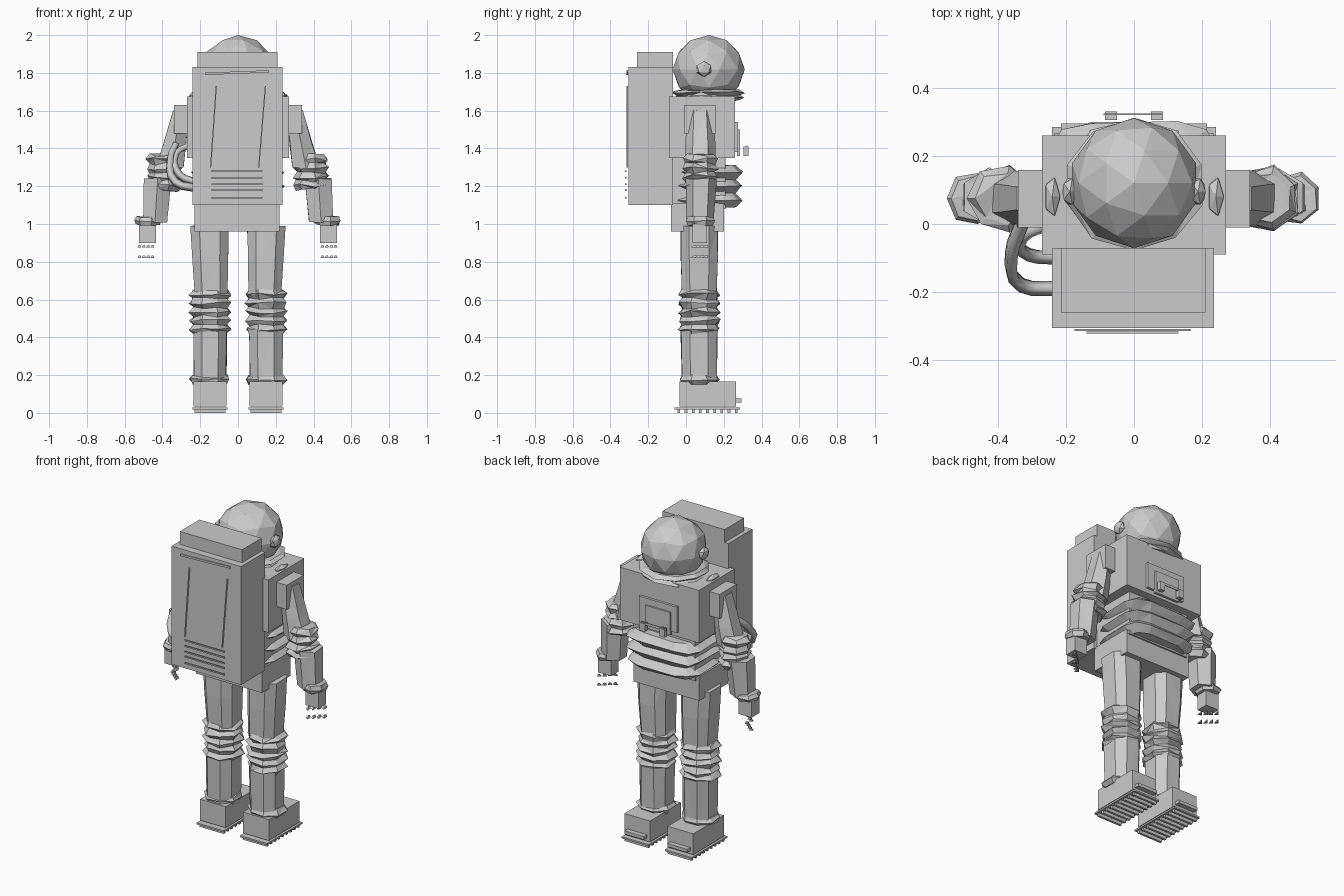
import bpy
import bmesh
import math
import random
from mathutils import Vector

random.seed(4)
if "Cube" in bpy.data.objects:
    bpy.data.objects.remove(bpy.data.objects["Cube"])

GREY = (0.6, 0.6, 0.6, 1)
suit = bpy.data.materials.new("suit grey")
suit.use_nodes = True
suit.diffuse_color = GREY
suit.node_tree.nodes["Principled BSDF"].inputs["Base Color"].default_value = GREY


def finish(name, bm):
    bmesh.ops.recalc_face_normals(bm, faces=bm.faces)
    mesh = bpy.data.meshes.new(name)
    bm.to_mesh(mesh)
    bm.free()
    mesh.materials.append(suit)
    obj = bpy.data.objects.new(name, mesh)
    bpy.context.collection.objects.link(obj)
    return obj


def box(name, x, y, z):
    """Box from (low, high) pairs."""
    bm = bmesh.new()
    bmesh.ops.create_cube(bm, size=1)
    for v in bm.verts:
        v.co = [(a + b) / 2 + c * (b - a) for (a, b), c in zip((x, y, z), v.co)]
    return finish(name, bm)


def span(side, a, b):
    """Mirrored x range."""
    return tuple(sorted((side * a, side * b)))


def loft(name, rings, n=8, power=1.0, jitter=0.0):
    """Closed body through rings of (z, cx, cy, rx, ry), flats on the axes."""
    bm = bmesh.new()
    fit = math.cos(math.pi / n) ** power
    loops = []
    for z, cx, cy, rx, ry in rings:
        loop = []
        for i in range(n):
            a = math.tau * (i + 0.5) / n
            c, s = math.cos(a), math.sin(a)
            px = math.copysign(abs(c) ** power, c) / fit
            py = math.copysign(abs(s) ** power, s) / fit
            k = 1 - random.uniform(0, jitter)
            dz = random.uniform(-jitter, jitter) * 0.07
            loop.append(bm.verts.new((cx + rx * px * k, cy + ry * py * k, z + dz)))
        loops.append(loop)
    for low, high in zip(loops, loops[1:]):
        for i in range(n):
            j = (i + 1) % n
            bm.faces.new((low[i], low[j], high[j], high[i]))
    bm.faces.new(loops[0])
    bm.faces.new(loops[-1])
    if jitter:
        bmesh.ops.triangulate(bm, faces=bm.faces)
    return finish(name, bm)


def folds(name, z, cx, cy, rx, ry, count, depth, **opts):
    """Crumpled bellows: alternating ridges and valleys."""
    steps = 2 * count
    rings = []
    for i in range(steps + 1):
        k = 1 if i % 2 else 1 - depth
        rings.append((z[0] + (z[1] - z[0]) * i / steps, cx, cy, rx * k, ry * k))
    return loft(name, rings, **opts)


def hose(name, points, radius):
    data = bpy.data.curves.new(name, "CURVE")
    data.dimensions = "3D"
    data.bevel_depth = radius
    data.bevel_resolution = 0
    data.resolution_u = 3
    spline = data.splines.new("BEZIER")
    spline.bezier_points.add(len(points) - 1)
    for p, co in zip(spline.bezier_points, points):
        p.co = co
        p.handle_left_type = p.handle_right_type = "AUTO"
    data.materials.append(suit)
    obj = bpy.data.objects.new(name, data)
    bpy.context.collection.objects.link(obj)


def ball(name, centre, radii, level):
    bm = bmesh.new()
    bmesh.ops.create_icosphere(bm, subdivisions=level, radius=1)
    for v in bm.verts:
        v.co = Vector(centre) + Vector([c * r for c, r in zip(v.co, radii)])
    return finish(name, bm)


def slash(name, start, end, y, width):
    """Thin straight strip on an upright surface facing front."""
    a, b = Vector(start), Vector(end)
    side = Vector((a.y - b.y, b.x - a.x)).normalized() * width / 2
    bm = bmesh.new()
    corners = [a + side, b + side, b - side, a - side]
    f = bm.faces.new([bm.verts.new((c.x, y, c.y)) for c in corners])
    out = bmesh.ops.extrude_face_region(bm, geom=[f])
    for v in out["geom"]:
        if isinstance(v, bmesh.types.BMVert):
            v.co.y -= 0.006
    return finish(name, bm)


# Torso, waist and pelvis
box("chest", (-0.27, 0.27), (-0.09, 0.26), (1.35, 1.675))
box("waist_core", (-0.21, 0.21), (-0.07, 0.21), (1.08, 1.36))
box("pelvis", (-0.23, 0.22), (-0.08, 0.2), (0.96, 1.11))
folds("waist_folds", (1.09, 1.31), 0, 0.115, 0.25, 0.19, 3, 0.2,
      n=12, power=0.5, jitter=0.06)

# Chest control unit
box("chest_panel", (-0.13, 0.13), (0.25, 0.275), (1.38, 1.54))
box("control_tray", (-0.09, 0.08), (0.27, 0.285), (1.36, 1.5))
for s in (-1, 1):
    box("tray_bracket", span(s, 0.05, 0.085), (0.305, 0.33), (1.36, 1.41))
box("tray_edge", (-0.09, 0.08), (0.32, 0.325), (1.4, 1.415))

# Helmet and collar
ball("helmet", (0, 0.12, 1.818), (0.191, 0.191, 0.182), 2)
folds("collar", (1.655, 1.71), 0, 0.115, 0.205, 0.19, 2, 0.12, n=10, jitter=0.08)

# Backpack with surface strips
box("backpack", (-0.24, 0.235), (-0.305, -0.07), (1.1, 1.83))
box("backpack_cap", (-0.215, 0.21), (-0.26, -0.07), (1.83, 1.91))
slash("pack_top_strip", (-0.175, 1.795), (0.165, 1.808), -0.308, 0.012)
slash("pack_strip", (-0.115, 1.73), (-0.145, 1.3), -0.308, 0.006)
slash("pack_strip", (0.145, 1.73), (0.11, 1.3), -0.308, 0.006)
for z in (1.14, 1.18, 1.21, 1.245, 1.28):
    slash("pack_vent", (-0.14, z), (0.13, z), -0.316, 0.008)

# Life support hoses
hose("lower_hose", [(-0.22, -0.19, 1.19), (-0.33, -0.18, 1.22),
                    (-0.36, -0.09, 1.34), (-0.33, 0.0, 1.42)], 0.022)
hose("upper_hose", [(-0.22, -0.1, 1.22), (-0.31, -0.09, 1.26),
                    (-0.33, -0.04, 1.37), (-0.25, 0.0, 1.42)], 0.02)

for s, label in ((1, "left_"), (-1, "right_")):
    # Helmet side knob and shoulder strap bump
    ball(label + "helmet_knob", (s * 0.188, 0.095, 1.82), (0.025, 0.045, 0.042), 1)
    ball(label + "strap_bump", (s * 0.24, 0.08, 1.665), (0.026, 0.065, 0.035), 1)

    # Arm
    box(label + "shoulder", span(s, 0.25, 0.34), (-0.01, 0.158), (1.48, 1.63))
    loft(label + "upper_arm", [(1.3, s * 0.36, 0.075, 0.075, 0.075),
                               (1.42, s * 0.335, 0.075, 0.062, 0.072),
                               (1.6, s * 0.3, 0.075, 0.045, 0.06)], n=6, jitter=0.06)
    folds(label + "elbow_folds", (1.18, 1.365), s * 0.388, 0.075, 0.095, 0.093,
          4, 0.2, n=7, jitter=0.14)
    loft(label + "forearm", [(1.01, s * 0.44, 0.075, 0.065, 0.065),
                             (1.24, s * 0.425, 0.08, 0.074, 0.075)], n=6, jitter=0.06)
    folds(label + "wrist_cuff", (0.995, 1.035), s * 0.475, 0.075, 0.072, 0.075,
          1, 0.15, n=7, jitter=0.1)
    box(label + "hand", span(s, 0.435, 0.525), (0.035, 0.11), (0.9, 1.01))
    for i in range(4):
        for z in (0.82, 0.875):
            x = s * (0.45 + 0.023 * i)
            loft(label + "fingertip", [(z, x, 0.04 + 0.02 * i, 0.007, 0.01),
                                       (z + 0.014, x, 0.05 + 0.02 * i, 0.003, 0.004)], n=3)

    # Leg
    loft(label + "thigh", [(0.62, s * 0.142, 0.07, 0.088, 0.092),
                           (0.82, s * 0.147, 0.07, 0.096, 0.1),
                           (0.99, s * 0.15, 0.07, 0.103, 0.1)],
         n=8, power=0.7, jitter=0.04)
    folds(label + "knee_folds", (0.42, 0.65), s * 0.148, 0.07, 0.115, 0.115,
          5, 0.18, n=8, jitter=0.13)
    loft(label + "shin", [(0.15, s * 0.148, 0.07, 0.088, 0.095),
                          (0.44, s * 0.148, 0.07, 0.092, 0.1)],
         n=8, power=0.8, jitter=0.05)
    folds(label + "ankle_ring", (0.155, 0.2), s * 0.15, 0.07, 0.112, 0.108,
          1, 0.14, n=8, jitter=0.1)

    # Boot with a slatted sole
    box(label + "boot", span(s, 0.06, 0.235), (-0.035, 0.265), (0.035, 0.165))
    box(label + "sole", span(s, 0.055, 0.24), (-0.06, 0.285), (0.018, 0.028))
    box(label + "toe_cap", span(s, 0.08, 0.215), (0.26, 0.295), (0.055, 0.075))
    for i in range(9):
        y = -0.045 + 0.038 * i
        box(label + "tread", span(s, 0.065, 0.23), (y, y + 0.014), (0, 0.019))
